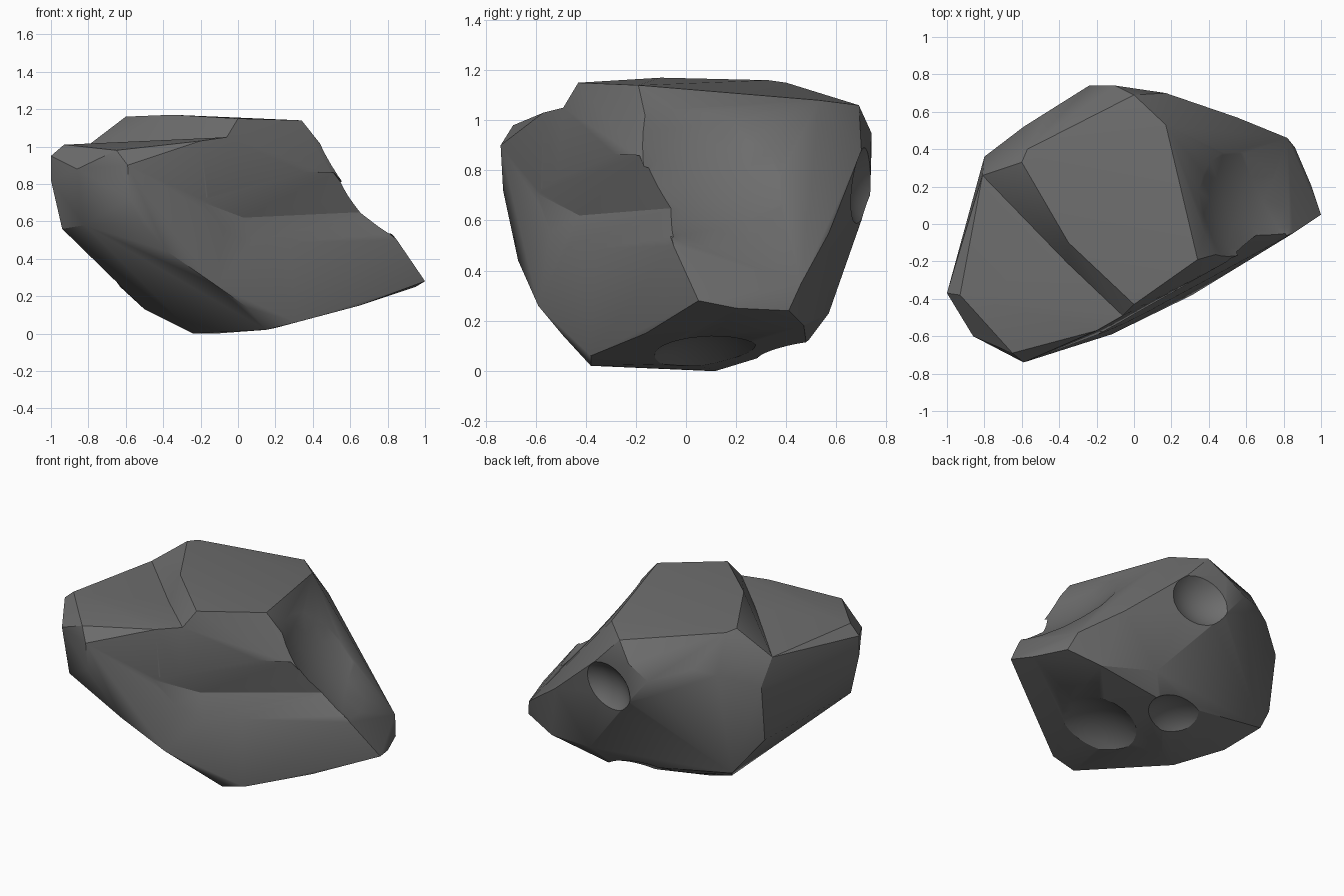
import bpy, bmesh
from mathutils import Vector, Matrix

if "Cube" in bpy.data.objects:
    bpy.data.objects.remove(bpy.data.objects["Cube"])


def add_object(name, bm):
    me = bpy.data.meshes.new(name)
    bm.to_mesh(me)
    bm.free()
    ob = bpy.data.objects.new(name, me)
    bpy.context.collection.objects.link(ob)
    return ob


def hull(name, points):
    """Convex block around a few corner points."""
    bm = bmesh.new()
    verts = [bm.verts.new(p) for p in points]
    res = bmesh.ops.convex_hull(bm, input=verts)
    junk = {g for g in res["geom_interior"] + res["geom_unused"]
            if isinstance(g, bmesh.types.BMVert)}
    bmesh.ops.delete(bm, geom=list(junk), context='VERTS')
    bmesh.ops.recalc_face_normals(bm, faces=bm.faces)
    return add_object(name, bm)


def ball(name, centre, radii):
    bm = bmesh.new()
    bmesh.ops.create_icosphere(bm, subdivisions=4, radius=1)
    bm.transform(Matrix.Translation(centre) @ Matrix.Diagonal((*radii, 1)))
    return add_object(name, bm)


def combine(target, other, operation):
    mod = target.modifiers.new(operation, 'BOOLEAN')
    mod.operation, mod.solver, mod.object = operation, 'EXACT', other
    bpy.context.view_layer.objects.active = target
    bpy.ops.object.modifier_apply(modifier=mod.name)
    bpy.data.objects.remove(other)


stone = bpy.data.materials.new("dark_stone")
stone.diffuse_color = (.155, .155, .155, 1)
stone.use_nodes = True
stone.node_tree.nodes["Principled BSDF"].inputs["Base Color"].default_value = stone.diffuse_color

# Corners shared by the tall block and the lower ledge
shared = [(-.81, .26, 1.0), (-.8, .36, .84), (-.06, -.49, 1.05),
          (-.38, -.67, .44), (-.12, -.59, .26), (.05, -.49, .14),
          (.31, -.38, .06), (.15, -.38, .02), (-.24, .08, 0),
          (-.25, .27, .09), (-.5, .24, .13), (-.79, .31, .47)]

# Tall block: plateau, right tip, back bulge, underside
plateau = [(0, .69, 1.06), (.17, .53, 1.08), (.34, -.19, 1.14), (0, -.43, 1.15),
           (-.35, -.1, 1.17), (-.6, .33, 1.16), (-.57, .4, 1.15)]
tip = [(.5, -.2, .86), (.85, -.05, .5), (1, .05, .28), (.65, -.16, .15),
       (.95, .2, .25), (.86, .41, .24), (.82, .46, .35), (.55, .57, .55)]
back = [(-.1, .74, .95), (-.1, .735, .7), (.17, .7, .88), (-.24, .74, .87),
        (-.28, .71, .78), (-.46, .59, .95), (-.59, .52, .92), (.3, .57, .23),
        (-.63, .42, .25), (-.26, .51, .33), (-.25, .58, .53)]
under = [(-.12, .12, 0), (.2, .02, .03), (.2, .48, .11), (.65, .47, .18)]
rock = hull("rock", shared + plateau + tip + back + under)

# Lower ledge on the left
ledge = hull("ledge", shared + [
    (-.59, -.74, .9), (-.58, -.73, .72), (-.52, -.7, .59), (-.65, -.69, .98),
    (-.2, -.57, 1.03), (-.93, -.38, 1.01), (-1, -.37, .95), (-1, -.37, .82),
    (-.86, -.6, .88), (-.82, -.58, .58), (-.94, -.37, .56), (-.86, -.12, .5)])
combine(rock, ledge, 'UNION')

# Wedge-shaped groove in the front face
lips = [(-.21, -.6, .71), (-.08, -.55, .55), (.03, -.5, .48), (.2, -.42, .455),
        (.85, -.05, .5), (.2, -.38, .87), (.51, -.18, .86)]
crease = [(.03, -.425, .62), (.22, -.315, .63), (.67, -.05, .65)]
outward = Vector((.45, -.89, 0)) * .3
groove = hull("groove_cutter", lips + crease + [Vector(p) + outward for p in lips])
combine(rock, groove, 'DIFFERENCE')

# Shallow scoops: right slope, back hollow, two underside hollows
slope = Vector((.55, .22, .75)) + Vector((.764, .03, .645)) * .95
for centre, radii in [(slope, (1, 1, 1)),
                      ((.12, .98, .72), (.32, .35, .27)),
                      ((0, .48, .02), (.28, .2, .16)),
                      ((.45, .1, -.25), (.5, .4, .4))]:
    combine(rock, ball("scoop_cutter", centre, radii), 'DIFFERENCE')

# Soft faces with crisp breaks
bm = bmesh.new()
bm.from_mesh(rock.data)
bmesh.ops.remove_doubles(bm, verts=bm.verts, dist=.002)
bm.to_mesh(rock.data)
bm.free()
rock.data.materials.clear()
rock.data.materials.append(stone)
bpy.ops.object.select_all(action='DESELECT')
rock.select_set(True)
bpy.context.view_layer.objects.active = rock
bpy.ops.object.shade_smooth_by_angle(angle=.5)
